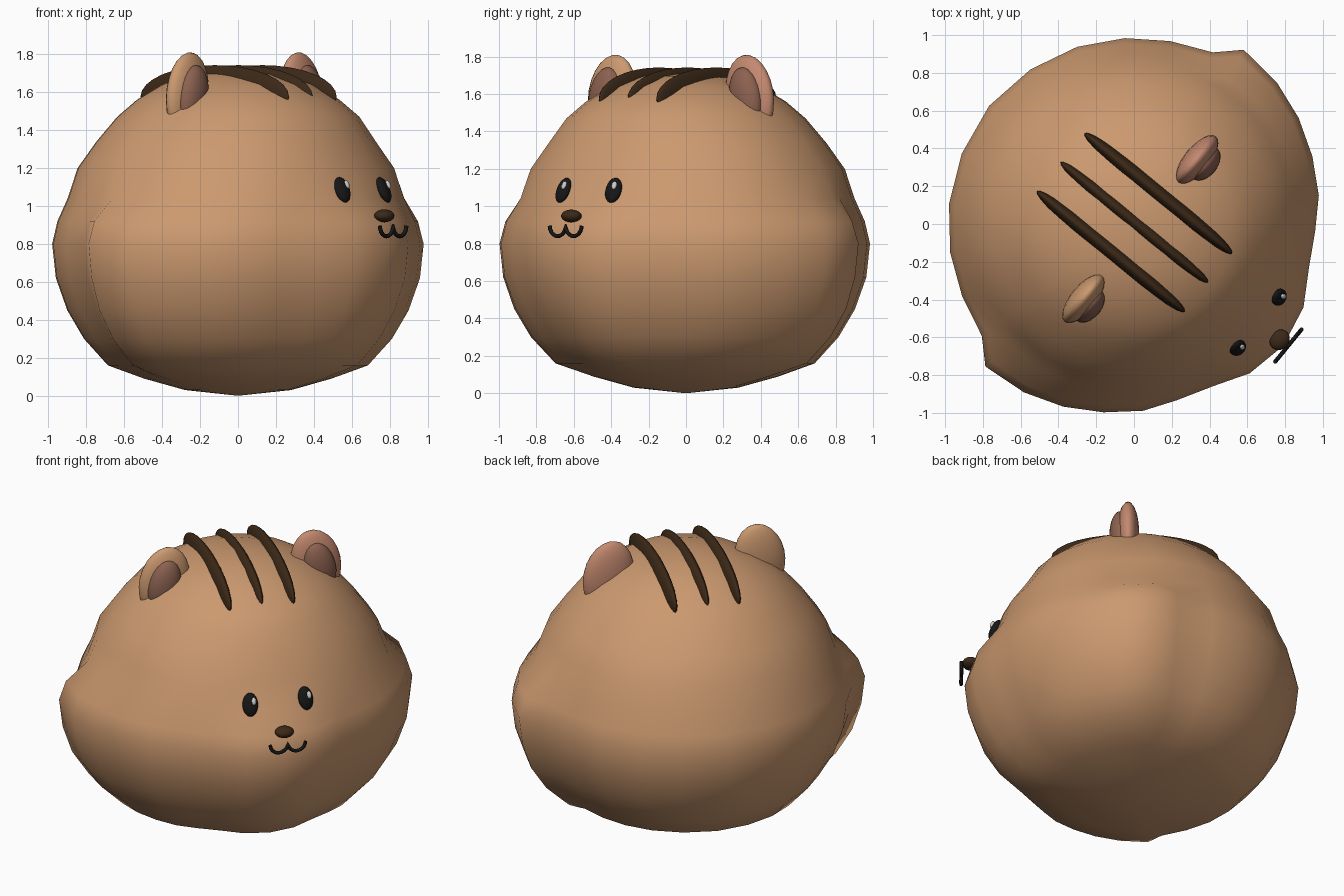
import bpy, bmesh
from math import radians, cos, sin, pi
from mathutils import Matrix, Vector

if "Cube" in bpy.data.objects:
    bpy.data.objects.remove(bpy.data.objects["Cube"])

# Whole animal is modelled facing +X, then turned to its final heading
TURN = Matrix.Rotation(radians(-39.2), 4, 'Z')


def material(name, rgb):
    m = bpy.data.materials.new(name)
    m.diffuse_color = (*rgb, 1)
    m.use_nodes = True
    m.node_tree.nodes["Principled BSDF"].inputs["Base Color"].default_value = m.diffuse_color
    return m


TAN = material("tan", (0.60, 0.32, 0.16))
ROSE = material("rose", (0.55, 0.25, 0.16))
PAD = material("ear_pad", (0.26, 0.12, 0.08))
DARK = material("dark_brown", (0.045, 0.022, 0.009))
BLACK = material("black", (0.008, 0.008, 0.008))
WHITE = material("white", (0.8, 0.8, 0.8))


def add_mesh(name, bm, mat, local=Matrix()):
    me = bpy.data.meshes.new(name)
    bm.to_mesh(me)
    bm.free()
    me.shade_smooth()
    me.materials.append(mat)
    ob = bpy.data.objects.new(name, me)
    bpy.context.collection.objects.link(ob)
    ob.matrix_world = TURN @ local
    return ob


def ellipsoid(name, centre, radii, mat, rot=Matrix(), seg=24):
    bm = bmesh.new()
    bmesh.ops.create_uvsphere(bm, u_segments=seg, v_segments=seg // 2, radius=1)
    local = Matrix.Translation(centre) @ rot @ Matrix.Diagonal((*radii, 1))
    return add_mesh(name, bm, mat, local)


# Body: rings of a rounded profile, widened by a cheek-and-muzzle outline
half = [(0, 1.02), (13, 1.0), (25, .955), (37, .96), (48, .99), (60, 1.01), (72, 1.037),
        (84, 1.065), (97, 1.09), (104.5, 1.0), (118, .987), (132, .985), (147, .985),
        (163, .985), (180, .99)]
outline = half + [(360 - a, t) for a, t in half[-2:0:-1]]
# height, radius, strength of the outline
profile = [(.03, .28, 0), (.09, .50, .5), (.16, .70, 1), (.30, .83, 1.1), (.45, .92, 1.1),
           (.62, .98, 1), (.80, 1.0, 1), (.92, .97, .9), (1.04, .905, .15), (1.2, .85, 0),
           (1.34, .75, 0), (1.47, .64, 0), (1.56, .535, 0), (1.64, .40, 0), (1.695, .23, 0)]
bm = bmesh.new()
rings = []
for z, r, k in profile:
    ring = []
    for deg, t in outline:
        a = radians(deg)
        flat = 1 - .05 * max(0, cos(a)) ** 2 * (.9 < z < 1.4)   # flattened face
        rad = r * (k * t + (1 - k) * flat)
        ring.append(bm.verts.new((rad * cos(a), rad * sin(a), z)))
    rings.append(ring)
n = len(outline)
for lo, hi in zip(rings, rings[1:]):
    for i in range(n):
        j = (i + 1) % n
        bm.faces.new((lo[i], lo[j], hi[j], hi[i]))
bottom, top = bm.verts.new((0, 0, 0)), bm.verts.new((0, 0, 1.72))
for i in range(n):
    j = (i + 1) % n
    bm.faces.new((bottom, rings[0][j], rings[0][i]))
    bm.faces.new((top, rings[-1][i], rings[-1][j]))
add_mesh("body", bm, TAN)

# Back stripes
for i, v in enumerate((-.19, .008, .207)):
    ellipsoid(f"stripe_{i + 1}", (-.003, v, 1.575), (.505, .053, .167), DARK, seg=32)

# Ears, eyes
lean = Matrix.Rotation(radians(-24), 4, 'Y')
for side, label, ear_mat in ((1, "left", ROSE), (-1, "right", TAN)):
    tilt = Matrix.Rotation(radians(12 * side), 4, 'X')
    ellipsoid(f"{label}_ear", (.043, .475 * side, 1.59), (.068, .155, .222), ear_mat, tilt)
    ellipsoid(f"{label}_inner_ear", (.09, .485 * side, 1.58), (.065, .10, .165), PAD, tilt)
    yaw = Matrix.Rotation(radians(11 * side), 4, 'Z')
    v = .012 + .173 * side
    ellipsoid(f"{label}_eye", (.84, v, 1.085), (.028, .047, .072), BLACK, yaw @ lean)
    ellipsoid(f"{label}_eye_glint", (.856, v + .018, 1.112), (.012, .015, .024), WHITE,
              yaw @ lean, 12)

# Nose
ellipsoid("nose", (.985, .012, .948), (.05, .058, .034), DARK)

# Mouth: two joined arcs swept as a thin tube
cu = bpy.data.curves.new("mouth", 'CURVE')
cu.dimensions = '3D'
cu.bevel_depth = .011
cu.bevel_resolution = 2
cu.use_fill_caps = True
pts = [Vector((1.04, .018 + s * .055 - .055 * cos(pi * i / 10), .895 - .055 * sin(pi * i / 10)))
       for s in (-1, 1) for i in range(11) if not (s == 1 and i == 0)]
sp = cu.splines.new('POLY')
sp.points.add(len(pts) - 1)
for p, co in zip(sp.points, pts):
    p.co = (*co, 1)
cu.materials.append(BLACK)
mouth = bpy.data.objects.new("mouth", cu)
bpy.context.collection.objects.link(mouth)
mouth.matrix_world = TURN
